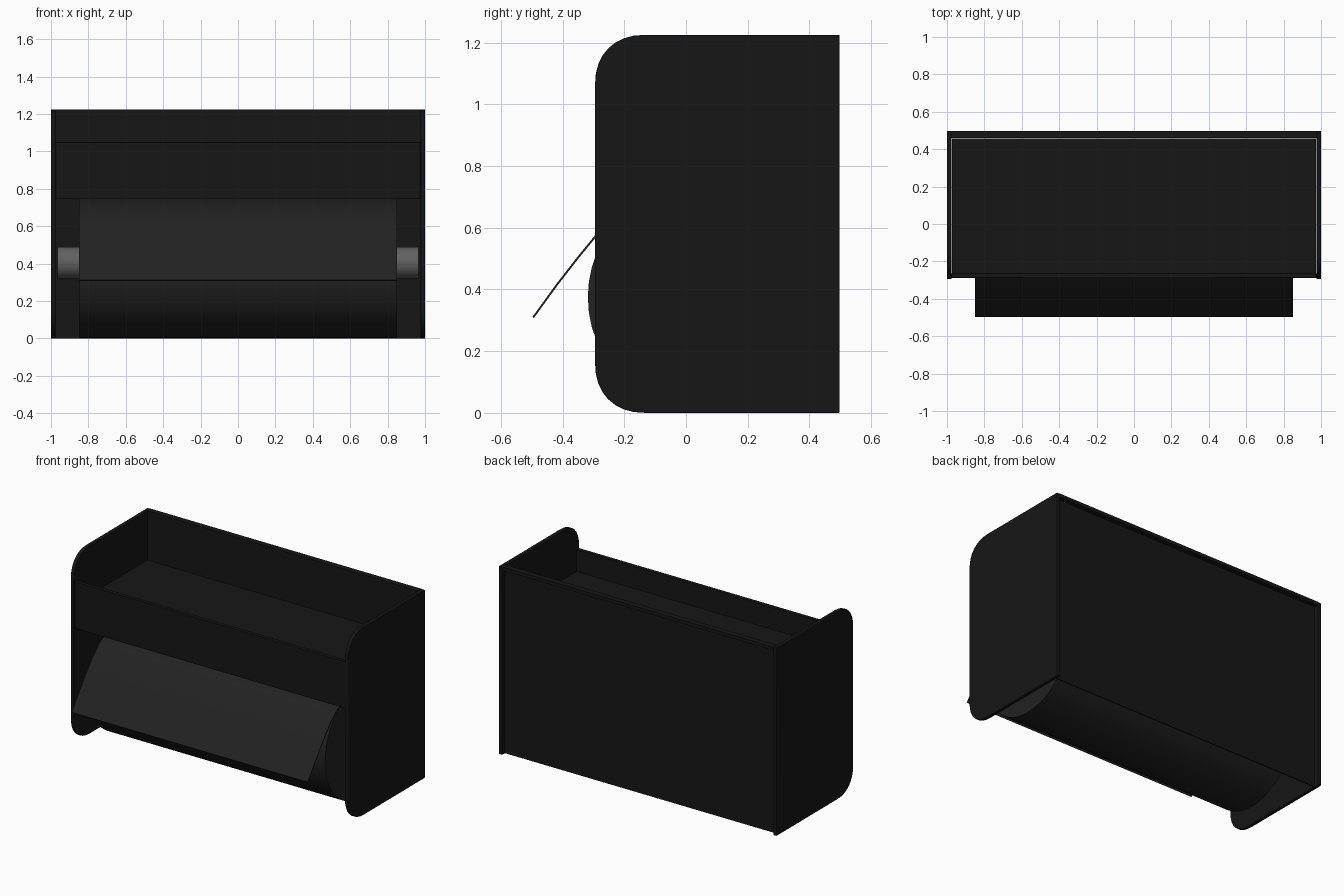
import bpy, bmesh, math

if "Cube" in bpy.data.objects:
    bpy.data.objects.remove(bpy.data.objects["Cube"])


def material(name, v):
    m = bpy.data.materials.new(name)
    m.diffuse_color = (v, v, v, 1)
    m.use_nodes = True
    m.node_tree.nodes["Principled BSDF"].inputs["Base Color"].default_value = m.diffuse_color
    return m


body = material("dark_body", 0.008)
paper = material("dark_paper", 0.016)
metal = material("grey_metal", 0.12)


def smooth(ob):
    bpy.ops.object.select_all(action="DESELECT")
    ob.select_set(True)
    bpy.context.view_layer.objects.active = ob
    bpy.ops.object.shade_smooth_by_angle(angle=math.radians(35))


def finish(name, bm, mat):
    bmesh.ops.recalc_face_normals(bm, faces=bm.faces)
    me = bpy.data.meshes.new(name)
    bm.to_mesh(me)
    bm.free()
    me.materials.append(mat)
    ob = bpy.data.objects.new(name, me)
    bpy.context.collection.objects.link(ob)
    smooth(ob)
    return ob


def extrude_x(name, profile, x0, x1, mat, bevel=0.0):
    """Extrude a closed (y, z) profile from x0 to x1."""
    bm = bmesh.new()
    face = bm.faces.new([bm.verts.new((x0, y, z)) for y, z in profile])
    ext = bmesh.ops.extrude_face_region(bm, geom=[face])
    moved = [g for g in ext["geom"] if isinstance(g, bmesh.types.BMVert)]
    bmesh.ops.translate(bm, verts=moved, vec=(x1 - x0, 0, 0))
    ob = finish(name, bm, mat)
    if bevel:
        b = ob.modifiers.new("soft_edges", "BEVEL")
        b.width, b.segments = bevel, 2
        b.limit_method = "ANGLE"
    return ob


def rect(y0, y1, z0, z1):
    return [(y0, z0), (y1, z0), (y1, z1), (y0, z1)]


def arc(cy, cz, r, a0, a1, n, power=1.0):
    """Arc points; power below 1 makes a fuller corner."""
    pts = []
    for i in range(n + 1):
        a = math.radians(a0 + (a1 - a0) * i / n)
        c, s = math.cos(a), math.sin(a)
        pts.append((cy + r * math.copysign(abs(c) ** power, c),
                    cz + r * math.copysign(abs(s) ** power, s)))
    return pts


FRONT, BACK, H, R = -0.295, 0.497, 1.225, 0.165

# Side panels with rounded front corners
side = [(BACK, 0), (BACK, H)]
side += arc(FRONT + R, H - R, R, 90, 180, 8, 0.88)
side += arc(FRONT + R, R, R, 180, 270, 8, 0.88)
for label, s in (("left", -1), ("right", 1)):
    extrude_x(label + "_side_panel", side, s * 0.976, s * 1.0, body, 0.003)

# Recessed back board with a rim along its top
extrude_x("back_board", rect(0.460, 0.467, 0, H), -0.976, 0.976, body)
extrude_x("back_top_rim", rect(0.460, BACK, 1.203, H), -0.976, 0.976, body)

# Tray floor and front fascia
extrude_x("tray_floor", rect(-0.27, 0.457, 0.882, 0.906), -0.973, 0.973, body)
extrude_x("front_fascia", rect(-0.289, -0.263, 0.745, 1.05), -0.975, 0.975, body, 0.003)

# Rod that carries the roll
extrude_x("roll_rod", arc(0.055, 0.405, 0.085, 0, 348.75, 31), -0.965, 0.965, metal)

# Hollow paper roll: rectangular section revolved about the x axis
CY, CZ, RO, RI, HALF, N = 0.055, 0.375, 0.373, 0.116, 0.85, 48
bm = bmesh.new()
rings = []
for i in range(N):
    a = math.tau * i / N
    section = [(-HALF, RO), (HALF, RO), (HALF, RI), (-HALF, RI)]
    rings.append([bm.verts.new((x, CY + r * math.cos(a), CZ + r * math.sin(a)))
                  for x, r in section])
for i in range(N):
    p, q = rings[i], rings[(i + 1) % N]
    for k in range(4):
        bm.faces.new((p[k], p[(k + 1) % 4], q[(k + 1) % 4], q[k]))
finish("paper_roll", bm, paper)

# Loose sheet peeling off the roll
top = arc(CY, CZ, RO + 0.003, 90, 125, 6)
top += [(-0.21, 0.657), (-0.255, 0.617), (-0.295, 0.575), (-0.35, 0.508),
        (-0.42, 0.418), (-0.497, 0.312)]
under = [(y + 0.004, z - 0.005) for y, z in reversed(top)]
extrude_x("loose_sheet", top + under, -HALF, HALF, paper)
